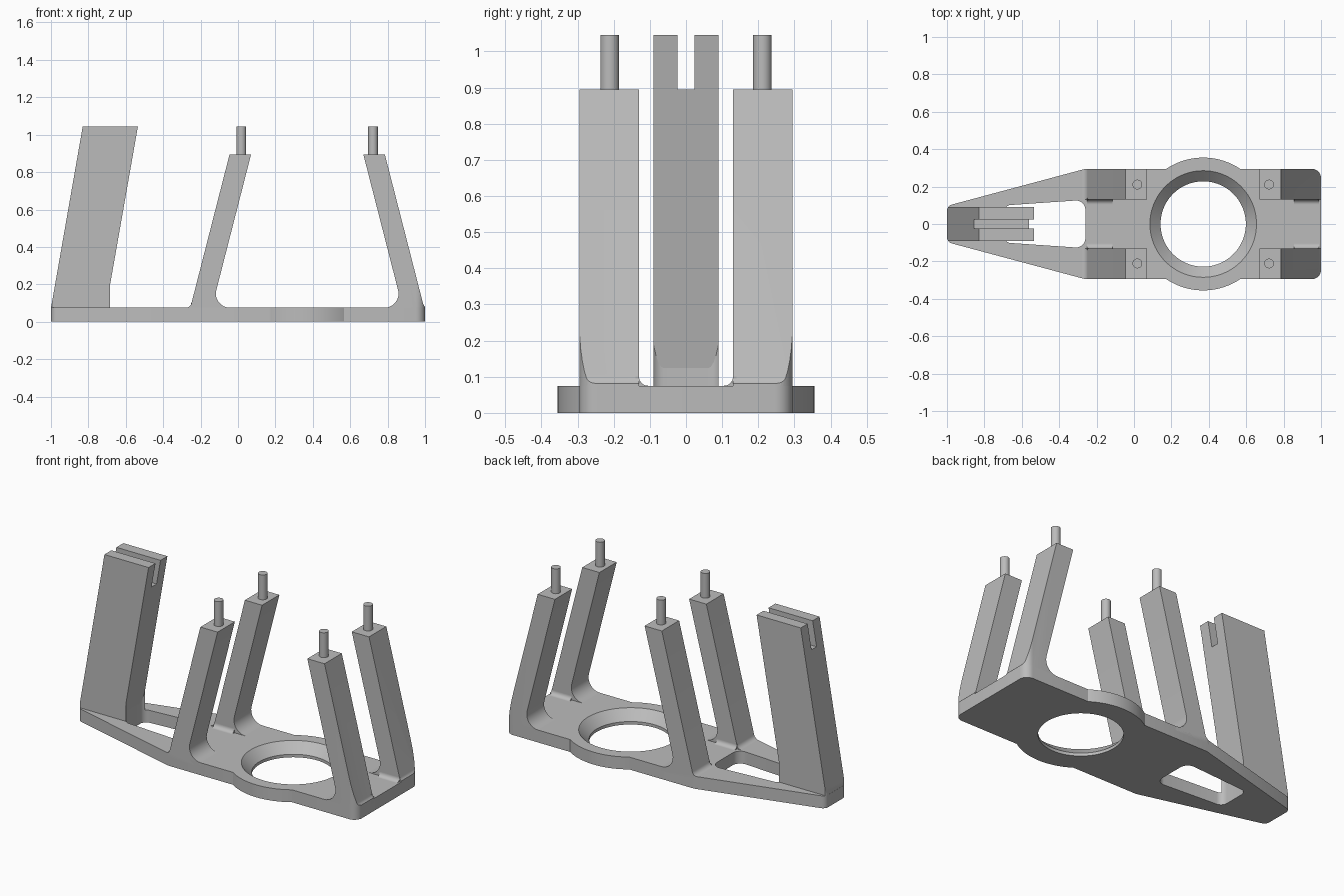
import bpy, bmesh, math
from mathutils import Vector, Matrix

if "Cube" in bpy.data.objects:
    bpy.data.objects.remove(bpy.data.objects["Cube"], do_unlink=True)

PLATE = 0.075      # plate thickness
MID = 0.37         # centre of the ring and of the four legs

grey = bpy.data.materials.new("plain_grey")
grey.use_nodes = True
colour = (0.5, 0.5, 0.5, 1)
grey.diffuse_color = colour
grey.node_tree.nodes["Principled BSDF"].inputs["Base Color"].default_value = colour


def make(name, bm):
    bmesh.ops.recalc_face_normals(bm, faces=bm.faces)
    mesh = bpy.data.meshes.new(name)
    bm.to_mesh(mesh)
    bm.free()
    mesh.materials.append(grey)
    obj = bpy.data.objects.new(name, mesh)
    bpy.context.scene.collection.objects.link(obj)
    return obj


def rounded(points, steps=8):
    """Replace each corner that carries a radius (x, y, r) by an arc."""
    out = []
    for i, pt in enumerate(points):
        p = Vector(pt[:2])
        if len(pt) == 2:
            out.append(p)
            continue
        r = pt[2]
        u = (Vector(points[i - 1][:2]) - p).normalized()
        v = (Vector(points[(i + 1) % len(points)][:2]) - p).normalized()
        half = u.angle(v) / 2
        centre = p + (u + v).normalized() * r / math.sin(half)
        trim = r / math.tan(half)
        a, b = p + u * trim - centre, p + v * trim - centre
        sweep = math.pi - 2 * half
        for k in range(steps + 1):
            t = k / steps
            out.append(centre + (a * math.sin((1 - t) * sweep)
                                 + b * math.sin(t * sweep)) / math.sin(sweep))
    return out


def prism(name, points, axis, lo, hi):
    """Extrude a rounded outline along the given axis."""
    place = {"x": lambda p: (lo, p.x, p.y),
             "y": lambda p: (p.x, lo, p.y),
             "z": lambda p: (p.x, p.y, lo)}[axis]
    bm = bmesh.new()
    face = bm.faces.new([bm.verts.new(place(p)) for p in rounded(points)])
    top = bmesh.ops.extrude_face_region(bm, geom=[face])["geom"]
    shift = Vector([(hi - lo) * (axis == a) for a in "xyz"])
    bmesh.ops.translate(bm, vec=shift, verts=[g for g in top if isinstance(g, bmesh.types.BMVert)])
    return make(name, bm)


def cone(name, x, y, z0, z1, r0, r1, sides):
    bm = bmesh.new()
    bmesh.ops.create_cone(bm, cap_ends=True, segments=sides, radius1=r0, radius2=r1,
                          depth=z1 - z0, matrix=Matrix.Translation((x, y, (z0 + z1) / 2)))
    return make(name, bm)


def combine(obj, tool, operation):
    mod = obj.modifiers.new("cut", "BOOLEAN")
    mod.object, mod.operation, mod.solver = tool, operation, "EXACT"
    mesh = bpy.data.meshes.new_from_object(obj.evaluated_get(bpy.context.evaluated_depsgraph_get()))
    obj.modifiers.clear()
    obj.data = mesh


def discard(*objs):
    for o in objs:
        bpy.data.objects.remove(o, do_unlink=True)


def mirrored(obj, name, sx, sy):
    """Copy a part, flipped about the ring centre."""
    bm = bmesh.new()
    bm.from_mesh(obj.data)
    for v in bm.verts:
        v.co.x = MID + (v.co.x - MID) * sx
        v.co.y *= sy
    return make(name, bm)


# Base plate: tapered outline with a ring bulge
outline = [(-1, -0.097, 0.035), (-0.26, -0.295), (1, -0.295, 0.05),
           (1, 0.295, 0.05), (-0.26, 0.295), (-1, 0.097, 0.035)]
base = prism("base_plate", outline, "z", 0, PLATE)
disc = cone("disc", MID, 0, 0, PLATE, 0.355, 0.355, 96)
combine(base, disc, "UNION")

# Countersunk round opening
bore = cone("bore", MID, 0, -0.1, 0.2, 0.228, 0.228, 96)
sink = cone("sink", MID, 0, 0.018, 0.118, 0.228, 0.328, 96)
combine(base, bore, "DIFFERENCE")
combine(base, sink, "DIFFERENCE")

# Tapered window between column and legs
window = prism("window", [(-0.697, -0.099, 0.04), (-0.26, -0.129, 0.05),
                          (-0.26, 0.129, 0.05), (-0.697, 0.099, 0.04)], "z", -0.1, 0.5)
combine(base, window, "DIFFERENCE")

# Tall outline that trims the feet to the plate edge
trim = prism("trim", outline, "z", -0.2, 1.5)

# Leaning column with a slot in its top
column = prism("column", [(-1.004, 0.05), (-0.83, 1.045), (-0.535, 1.045), (-0.71, 0.05)],
               "y", -0.09, 0.09)
slot = prism("slot", [(-0.024, 0.895), (0.024, 0.895), (0.024, 1.2), (-0.024, 1.2)],
             "x", -1.2, -0.3)
combine(column, slot, "DIFFERENCE")
combine(column, trim, "INTERSECT")

# Small web under the column, hollowed by the window's rounded end
web = prism("column_web", [(-0.76, 0.05), (-0.76, 0.2), (-0.67, 0.28), (-0.67, 0.05)],
            "y", -0.09, 0.09)
combine(web, window, "DIFFERENCE")

# One leg, its pin and the fillet along its inner foot
leg = prism("leg", [(-0.28, 0.05), (-0.28, PLATE), (-0.255, PLATE, 0.03), (-0.045, 0.895),
                    (0.07, 0.895), (-0.14, PLATE, 0.075), (-0.04, PLATE), (-0.04, 0.05)],
            "y", 0.13, 0.35)
pin = cone("pin", 0.018, 0.211, 0.88, 1.045, 0.026, 0.026, 32)
fillet = prism("fillet", [(0.14, 0.06), (0.14, 0.101), (0.13, 0.101), (0.13, PLATE, 0.025),
                          (0.104, PLATE), (0.104, 0.06)], "x", -0.25, -0.115)

# Four mirrored legs
for side, sx in (("right", 1), ("left", -1)):
    for end, sy in (("back", 1), ("front", -1)):
        for part, label in ((leg, "leg"), (pin, "pin"), (fillet, "foot_fillet")):
            copy = mirrored(part, f"{side}_{end}_{label}", sx, sy)
            if part is not pin:
                combine(copy, trim, "INTERSECT")

discard(leg, pin, fillet, disc, bore, sink, window, trim, slot)

# Smooth the round walls, keep the edges sharp
for obj in bpy.context.scene.objects:
    if obj.type == "MESH":
        bpy.ops.object.select_all(action="DESELECT")
        obj.select_set(True)
        bpy.context.view_layer.objects.active = obj
        bpy.ops.object.shade_smooth_by_angle(angle=math.radians(25))
